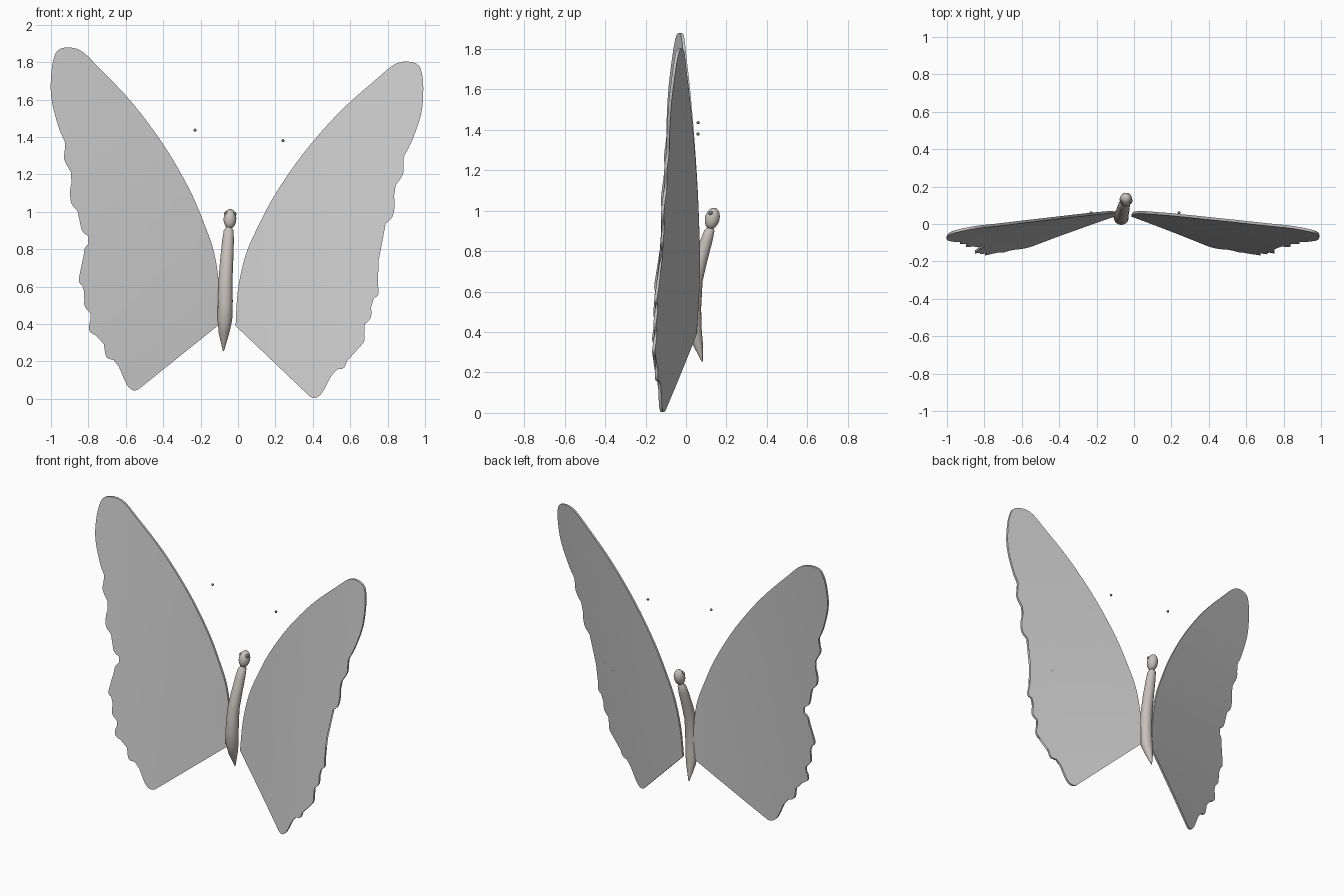
import bpy, bmesh, math
from mathutils import Vector

if "Cube" in bpy.data.objects:
    bpy.data.objects.remove(bpy.data.objects["Cube"])

TILT = math.radians(2.4)
BASE_X = -0.075
THICKNESS = 0.014
made = []


def material(name, rgb):
    m = bpy.data.materials.new(name)
    m.use_nodes = True
    m.diffuse_color = (*rgb, 1)
    m.node_tree.nodes["Principled BSDF"].inputs["Base Color"].default_value = (*rgb, 1)
    return m


wing_grey = material("wing grey", (0.6, 0.6, 0.6))
body_grey = material("warm body grey", (0.56, 0.525, 0.49))
dark_grey = material("dark grey", (0.2, 0.2, 0.2))


def finish(bm, name, mat):
    bmesh.ops.recalc_face_normals(bm, faces=bm.faces[:])
    mesh = bpy.data.meshes.new(name)
    bm.to_mesh(mesh)
    bm.free()
    mesh.materials.append(mat)
    obj = bpy.data.objects.new(name, mesh)
    bpy.context.collection.objects.link(obj)
    made.append(obj)
    return obj


def smooth_path(points, steps=4):
    """Rounded curve through the points, ends included."""
    out = []
    for i in range(len(points) - 1):
        a, b, c, d = (Vector(points[min(max(i + k, 0), len(points) - 1)]) for k in (-1, 0, 1, 2))
        for s in range(steps):
            t = s / steps
            out.append(0.5 * (2 * b + (c - a) * t + (2 * a - 5 * b + 4 * c - d) * t * t
                              + (3 * b - a - 3 * c + d) * t ** 3))
    return out + [Vector(points[-1])]


# Wing outline: hind wing scallops from the lower tip to the notch
hind_edge = [(.459, .031), (.486, .025), (.524, .056), (.583, .171), (.637, .196),
             (.663, .286), (.729, .326), (.736, .368), (.727, .417), (.767, .469),
             (.765, .555), (.80, .59), (.796, .65), (.783, .725), (.774, .779), (.728, .824)]
# Fore wing from the notch, around the tip and down the leading edge
fore_edge = [(.728, .824), (.795, .864), (.814, .955), (.859, 1.01), (.868, 1.085),
             (.86, 1.156), (.907, 1.244), (.904, 1.324), (.94, 1.403), (.983, 1.536),
             (.996, 1.641), (.988, 1.767), (.953, 1.833), (.851, 1.832), (.74, 1.739),
             (.555, 1.559), (.375, 1.337), (.232, 1.112), (.144, .929), (.083, .771),
             (.05, .584), (.046, .392)]


def wing(name, side, slit):
    outline = smooth_path(hind_edge)
    if slit:  # thin gap between fore and hind wing
        outline += [Vector((.603, .757)), Vector((.727, .831))]
    outline += smooth_path(fore_edge)[1:]
    bm = bmesh.new()
    bm.faces.new([bm.verts.new((p.x, 0, p.y)) for p in outline])
    bmesh.ops.triangulate(bm, faces=bm.faces[:])
    # Cut a grid so the sheet can bend
    for axis, count in ((0, 6), (2, 11)):
        normal = Vector((0, 0, 0))
        normal[axis] = 1
        for i in range(1, count):
            bmesh.ops.bisect_plane(bm, geom=bm.verts[:] + bm.edges[:] + bm.faces[:],
                                   dist=.0005, plane_co=normal * i / 6, plane_no=normal)
    # Sweep forward, twist, then lean with the body
    for v in bm.verts:
        u, w = v.co.x, v.co.z
        y = .018 - .284 * u + .097 * w + .06 * (u - .5) * (w - .5) - THICKNESS / 2
        v.co = (BASE_X + side * u * math.cos(TILT) + w * math.sin(TILT), y,
                w * math.cos(TILT) - side * u * math.sin(TILT))
    # Back sheet and the rim that joins it to the front
    border = [e for e in bm.edges if len(e.link_faces) == 1]
    twin = bmesh.ops.duplicate(bm, geom=bm.verts[:] + bm.edges[:] + bm.faces[:])["vert_map"]
    rim = [(e.verts[0], e.verts[1], twin[e.verts[1]], twin[e.verts[0]]) for e in border]
    back = {v for quad in rim for v in quad[2:]}
    for face in list(bm.faces):
        if any(v in back for v in face.verts):
            back.update(face.verts)
    linked = list(back)
    while linked:
        v = linked.pop()
        for e in v.link_edges:
            other = e.other_vert(v)
            if other not in back:
                back.add(other)
                linked.append(other)
    for v in back:
        v.co.y += THICKNESS
    for quad in rim:
        bm.faces.new(quad)
    finish(bm, name, wing_grey)


wing("left_wing", 1, True)
wing("right_wing", -1, False)

# Body: rings along a bent spine (x, y, z, radius)
spine = [(-.078, .08, .255, .003), (-.075, .055, .35, .028), (-.07, .038, .42, .039),
         (-.068, .035, .52, .04), (-.066, .045, .65, .037), (-.06, .07, .75, .035),
         (-.053, .1, .85, .031), (-.05, .115, .9, .026), (-.049, .12, .92, .012)]
bm = bmesh.new()
SIDES = 20
rings = []
for x, y, z, r in spine:
    angles = [2 * math.pi * k / SIDES for k in range(SIDES)]
    rings.append([bm.verts.new((x + r * math.cos(a), y + r * math.sin(a), z)) for a in angles])
for low, high in zip(rings, rings[1:]):
    for k in range(SIDES):
        n = (k + 1) % SIDES
        bm.faces.new((low[k], low[n], high[n], high[k]))
bm.faces.new(rings[0])
bm.faces.new(rings[-1])
finish(bm, "body", body_grey)


def ball(name, centre, size, mat, lean=0):
    bm = bmesh.new()
    bmesh.ops.create_uvsphere(bm, u_segments=20, v_segments=12, radius=1)
    for v in bm.verts:
        v.co = Vector([c * s for c, s in zip(v.co, size)])
    obj = finish(bm, name, mat)
    obj.location = centre
    obj.rotation_euler = (lean, TILT, 0)


# Head, eyes and antenna tips
ball("head", (-.043, .13, .962), (.034, .036, .054), body_grey, -.25)
for label, side in (("left", 1), ("right", -1)):
    ball(label + "_eye", (-.041 + side * .022, .122, .99 - side * .001), (.011,) * 3, dark_grey)
    ball(label + "_antenna_tip", (.005 + side * .235, .06, 1.408 - side * .028), (.008,) * 3,
         dark_grey)

# Smooth shading with crisp wing rims
bpy.ops.object.select_all(action="DESELECT")
for obj in made:
    obj.select_set(True)
bpy.context.view_layer.objects.active = made[0]
bpy.ops.object.shade_smooth_by_angle(angle=math.radians(35))
